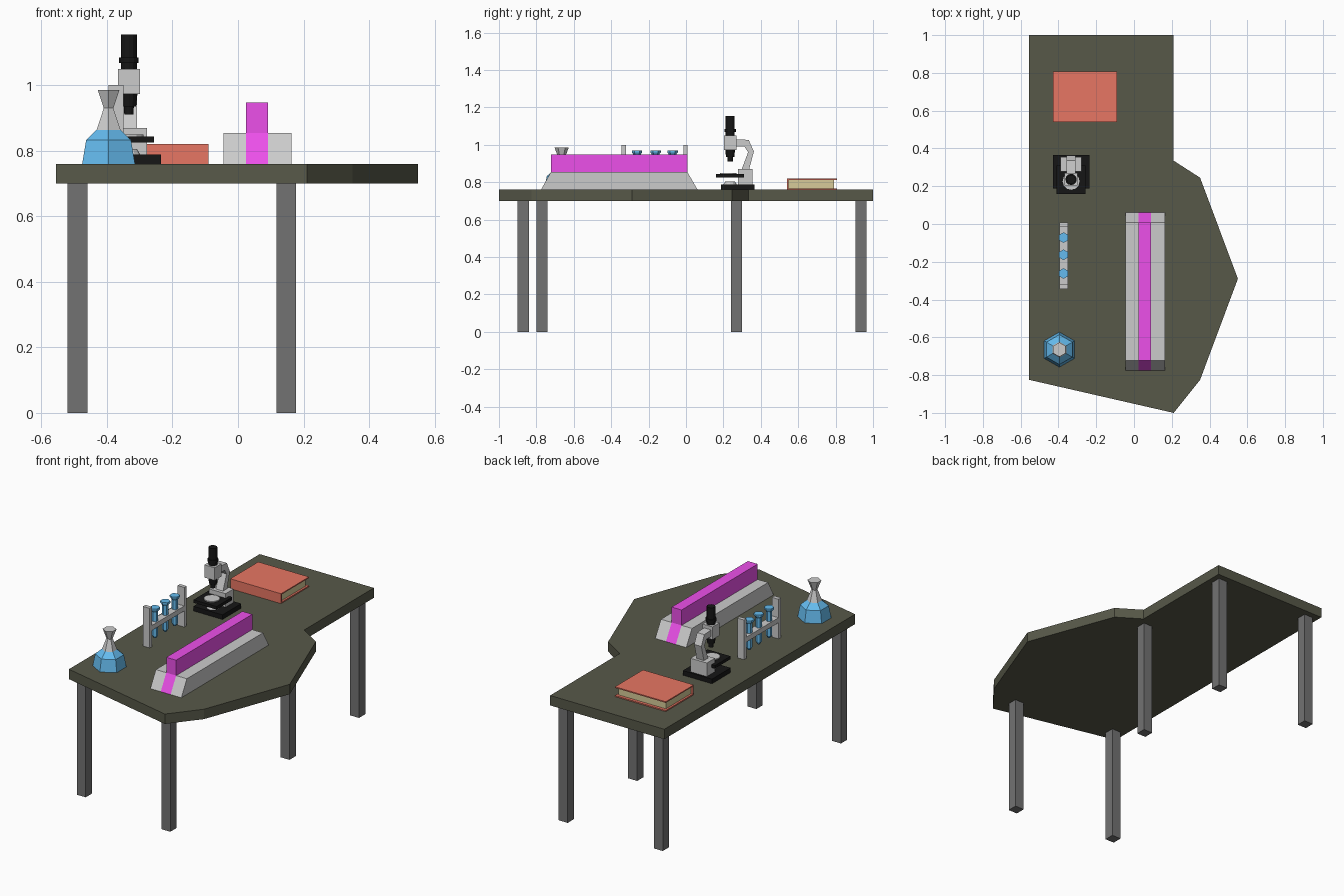
import bpy, bmesh
from math import sin, cos, pi

if "Cube" in bpy.data.objects:
    bpy.data.objects.remove(bpy.data.objects["Cube"])


def material(name, rgb):
    m = bpy.data.materials.new(name)
    m.diffuse_color = (*rgb, 1)
    m.use_nodes = True
    m.node_tree.nodes["Principled BSDF"].inputs["Base Color"].default_value = m.diffuse_color
    return m


TOP = material("table_olive", (0.095, 0.098, 0.066))
LEG = material("leg_grey", (0.17, 0.17, 0.17))
BLUE = material("liquid_blue", (0.13, 0.50, 0.86))
PINK = material("magenta", (0.84, 0.08, 0.82))
RED = material("cover_red", (0.80, 0.18, 0.125))
PAGE = material("page_tan", (0.68, 0.60, 0.32))
BLACK = material("black", (0.008, 0.008, 0.008))


def finish(name, bm, mat):
    bmesh.ops.recalc_face_normals(bm, faces=bm.faces)
    me = bpy.data.meshes.new(name)
    bm.to_mesh(me)
    bm.free()
    if mat:
        me.materials.append(mat)
    bpy.context.collection.objects.link(bpy.data.objects.new(name, me))


def prism(name, pts, lo, hi, mat=None, axis="z"):
    """Extrude a profile: xy along z, or yz along x."""
    bm = bmesh.new()
    co = (lambda p, t: (*p, t)) if axis == "z" else (lambda p, t: (t, *p))
    face = bm.faces.new([bm.verts.new(co(p, lo)) for p in pts])
    new = bmesh.ops.extrude_face_region(bm, geom=[face])["geom"]
    move = (0, 0, hi - lo) if axis == "z" else (hi - lo, 0, 0)
    bmesh.ops.translate(bm, vec=move, verts=[v for v in new if isinstance(v, bmesh.types.BMVert)])
    finish(name, bm, mat)


def box(name, x, y, z, mat=None):
    prism(name, [(x[0], y[0]), (x[1], y[0]), (x[1], y[1]), (x[0], y[1])], z[0], z[1], mat)


def lathe(name, cx, cy, rings, sides, mat=None):
    """Stack polygonal rings (radius, z), capped at both ends."""
    bm = bmesh.new()
    loops = []
    for r, z in rings:
        angles = [pi / 2 + 2 * pi * i / sides for i in range(sides)]
        loops.append([bm.verts.new((cx + r * cos(a), cy + r * sin(a), z)) for a in angles])
    for a, b in zip(loops, loops[1:]):
        for i in range(sides):
            j = (i + 1) % sides
            bm.faces.new((a[i], a[j], b[j], b[i]))
    bm.faces.new(loops[0])
    bm.faces.new(loops[-1])
    finish(name, bm, mat)


# Table
prism("table_top", [(-0.555, 1), (-0.555, -0.825), (0.21, -1), (0.35, -0.825), (0.55, -0.29),
                    (0.35, 0.245), (0.21, 0.335), (0.21, 1)], 0.70, 0.76, TOP)
legs = {"front_left": (-0.49, -0.77), "front_right": (0.147, -0.87), "middle_right": (0.147, 0.27),
        "back_left": (-0.49, 0.935), "back_right": (0.147, 0.935)}
for n, (x, y) in legs.items():
    box(n + "_leg", (x - 0.03, x + 0.03), (y - 0.03, y + 0.03), (0, 0.70), LEG)

# Long instrument: grey sloped sides around a magenta core
slope = [(-0.775, 0.76), (-0.722, 0.855), (0.007, 0.855), (0.062, 0.76)]
prism("instrument_side_left", slope, -0.045, 0.025, axis="x")
prism("instrument_side_right", slope, 0.091, 0.163, axis="x")
prism("instrument_core", slope[:2] + [(-0.722, 0.948), (0.007, 0.948)] + slope[2:],
      0.025, 0.091, PINK, axis="x")

# Flask
lathe("flask_liquid", -0.395, -0.665, [(0.093, 0.76), (0.079, 0.833), (0.042, 0.864)], 6, BLUE)
lathe("flask_neck", -0.395, -0.665, [(0.042, 0.864), (0.017, 0.93), (0.038, 0.985)], 6)

# Test tube rack
RX = (-0.395, -0.35)
box("rack_post_front", RX, (-0.345, -0.321), (0.76, 1.0))
box("rack_post_back", RX, (-0.014, 0.009), (0.76, 1.0))
box("rack_bar", RX, (-0.321, -0.014), (0.858, 0.888))
for i, y in enumerate((-0.262, -0.163, -0.072)):
    lathe(f"test_tube_{i + 1}", -0.373, y,
          [(0.008, 0.785), (0.017, 0.80), (0.017, 0.945), (0.028, 0.96), (0.028, 0.97)], 6, BLUE)

# Microscope
MX, MY = -0.333, 0.236
box("microscope_base", (-0.43, -0.235), (0.187, 0.366), (0.76, 0.788), BLACK)
box("microscope_stand", (MX - 0.055, MX + 0.055), (0.278, 0.355), (0.788, 0.87))
lathe("microscope_lamp", MX, MY, [(0.035, 0.788), (0.025, 0.805)], 12)
box("microscope_stage", (MX - 0.077, MX + 0.077), (0.16, 0.31), (0.825, 0.843), BLACK)
lathe("stage_plate", MX, MY - 0.01, [(0.045, 0.843), (0.045, 0.849)], 12)
prism("microscope_arm", [(0.262, 1.03), (0.335, 1.026), (0.363, 0.965), (0.338, 0.87), (0.298, 0.87),
                         (0.332, 0.96), (0.313, 0.99), (0.262, 0.99)], MX - 0.024, MX + 0.024, axis="x")
box("microscope_head", (MX - 0.034, MX + 0.034), (MY - 0.033, MY + 0.033), (0.973, 1.05))
lathe("eyepiece", MX, MY, [(0.024, 1.05), (0.024, 1.068), (0.03, 1.068), (0.03, 1.085),
                           (0.024, 1.085), (0.024, 1.155)], 12, BLACK)
lathe("objective", MX, MY, [(0.014, 0.91), (0.015, 0.935), (0.022, 0.935), (0.026, 0.973)], 12, BLACK)

# Book
BX, BY = (-0.43, -0.09), (0.54, 0.808)
box("book_cover_bottom", BX, BY, (0.76, 0.767), RED)
box("book_cover_top", BX, BY, (0.813, 0.82), RED)
box("book_spine", BX, (0.54, 0.548), (0.767, 0.813), RED)
box("book_pages", (BX[0] + 0.012, BX[1] - 0.012), (0.548, 0.79), (0.767, 0.813), PAGE)
